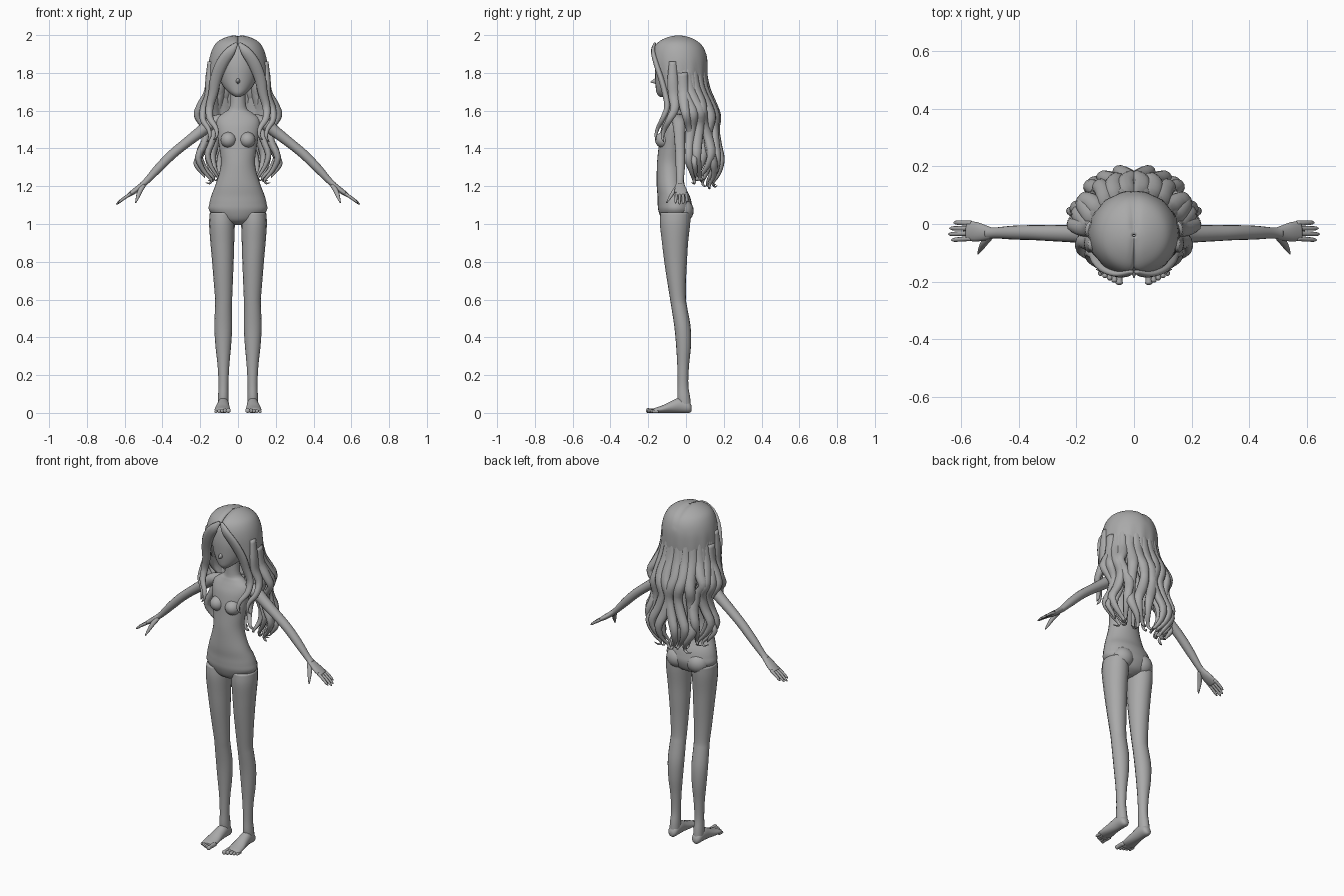
import bpy, bmesh, math, random
from mathutils import Vector

random.seed(4)
X, Y, Z = Vector((1, 0, 0)), Vector((0, 1, 0)), Vector((0, 0, 1))
grey = bpy.data.materials.new("plain grey")
grey.diffuse_color = (0.4, 0.4, 0.4, 1)


def spline(rows, steps):
    """Catmull-Rom through rows of numbers."""
    out, n = [], len(rows)
    for i in range(n - 1):
        p0, p1, p2, p3 = rows[max(i - 1, 0)], rows[i], rows[i + 1], rows[min(i + 2, n - 1)]
        for s in range(steps):
            t = s / steps
            out.append([0.5 * (2 * b + (c - a) * t + (2 * a - 5 * b + 4 * c - d) * t * t
                               + (3 * b - a - 3 * c + d) * t ** 3)
                        for a, b, c, d in zip(p0, p1, p2, p3)])
    return out + [list(rows[-1])]


def finish(name, bm, mirror=False):
    bmesh.ops.recalc_face_normals(bm, faces=bm.faces)
    me = bpy.data.meshes.new(name)
    bm.to_mesh(me)
    bm.free()
    me.materials.append(grey)
    me.polygons.foreach_set("use_smooth", [True] * len(me.polygons))
    ob = bpy.data.objects.new(name, me)
    bpy.context.collection.objects.link(ob)
    if mirror:
        mod = ob.modifiers.new("Mirror", 'MIRROR')
        mod.use_mirror_merge = False
    return ob


def loft(name, rows, ref=X, axis=None, mirror=False, sides=16, steps=4):
    """Skin over ellipses given as x, y, z, half-width along ref, other half-width."""
    rows = spline(rows, steps)
    bm, rings = bmesh.new(), []
    for i, r in enumerate(rows):
        c = Vector(r[:3])
        t = axis or (Vector(rows[min(i + 1, len(rows) - 1)][:3])
                     - Vector(rows[max(i - 1, 0)][:3])).normalized()
        u = (ref - t * ref.dot(t)).normalized()
        v = t.cross(u)
        a, b = max(r[3], 0.001), max(r[4], 0.001)
        rings.append([bm.verts.new(c + u * a * math.cos(k * math.tau / sides)
                                   + v * b * math.sin(k * math.tau / sides)) for k in range(sides)])
    for p, q in zip(rings, rings[1:]):
        for k in range(sides):
            j = (k + 1) % sides
            bm.faces.new((p[k], p[j], q[j], q[k]))
    bm.faces.new(rings[0])
    bm.faces.new(rings[-1])
    return finish(name, bm, mirror)


def ball(name, centre, size):
    bm = bmesh.new()
    bmesh.ops.create_uvsphere(bm, u_segments=20, v_segments=12, radius=1)
    for v in bm.verts:
        v.co = Vector(centre) + Vector([a * b for a, b in zip(v.co, size)])
    return finish(name, bm, True)


# Torso and neck
loft("torso", [(0, -.055, .995, .03, .03), (0, -.055, 1.02, .10, .07), (0, -.056, 1.07, .152, .09),
               (0, -.06, 1.11, .151, .09), (0, -.066, 1.15, .141, .085), (0, -.08, 1.2, .122, .075),
               (0, -.085, 1.27, .099, .07), (0, -.085, 1.33, .09, .068), (0, -.08, 1.4, .098, .066),
               (0, -.074, 1.46, .108, .066), (0, -.066, 1.52, .116, .062), (0, -.058, 1.56, .11, .053),
               (0, -.054, 1.59, .075, .043), (0, -.052, 1.62, .044, .038), (0, -.05, 1.74, .038, .038)],
     axis=Z, sides=28)
ball("bust", (.05, -.12, 1.445), (.042, .044, .042))
ball("buttock", (.066, -.022, 1.07), (.066, .063, .062))

# Head and nose
loft("head", [(0, -.122, 1.672, .012, .015), (0, -.108, 1.69, .04, .046), (0, -.085, 1.72, .072, .075),
              (0, -.06, 1.77, .1, .104), (0, -.048, 1.84, .115, .116), (0, -.04, 1.91, .105, .108),
              (0, -.04, 1.96, .06, .06)], axis=Z, sides=24)
loft("nose", [(0, -.14, 1.76, .016, .026), (0, -.168, 1.756, .009, .013), (0, -.187, 1.752, .002, .003)],
     axis=Y, sides=10)

# Legs, feet and toes
loft("leg", [(.085, -.055, 1.06, .064, .08), (.085, -.058, 1, .068, .08), (.083, -.058, .9, .063, .069),
             (.08, -.055, .8, .057, .06), (.078, -.05, .7, .051, .05), (.076, -.042, .6, .045, .042),
             (.077, -.034, .55, .045, .042), (.078, -.018, .45, .047, .043), (.078, -.013, .35, .041, .039),
             (.077, -.015, .25, .031, .031), (.077, -.016, .15, .026, .028), (.078, -.012, .08, .028, .034),
             (.078, -.006, .03, .028, .032)], axis=Z, mirror=True)
loft("foot", [(.078, .03, .022, .012, .014), (.078, .015, .03, .027, .03), (.078, -.03, .04, .031, .04),
              (.08, -.075, .032, .035, .032), (.082, -.12, .021, .041, .021), (.083, -.16, .014, .04, .014),
              (.082, -.172, .012, .034, .011)], axis=Y, mirror=True)
for i in range(5):
    x, tip, r = .051 + .0165 * i, -.212 + .008 * i, .0125 - .0012 * i
    loft("toe_%d" % (i + 1), [(x, -.145, r, r, r), (x, tip + .02, r, r * .85, r), (x, tip + .006, r, r, r),
                              (x, tip, r * .8, r * .4, r * .4)], axis=Y, mirror=True, sides=10, steps=3)

# Arms and hands
loft("arm", [(.085, -.04, 1.55, .036, .034), (.14, -.036, 1.533, .036, .034), (.2, -.034, 1.487, .031, .03),
             (.28, -.032, 1.425, .028, .026), (.35, -.03, 1.367, .026, .025), (.42, -.03, 1.297, .024, .023),
             (.48, -.031, 1.232, .019, .017), (.51, -.032, 1.205, .02, .015)], ref=Y, mirror=True)
loft("palm", [(.485, -.031, 1.228, .016, .013), (.515, -.031, 1.2, .026, .015), (.55, -.027, 1.173, .034, .014),
              (.58, -.024, 1.152, .033, .01)], ref=Y, mirror=True)
for i in range(4):
    y, reach = -.05 + .0175 * i, (.056, .066, .062, .048)[i]
    loft("finger_%d" % (i + 1), [(.565, y, 1.162, .009, .009),
                                 (.575 + reach * .5, y * 1.08 + .001, 1.155 - reach * .33, .008, .008),
                                 (.575 + reach * .9, y * 1.14 + .002, 1.153 - reach * .62, .007, .006),
                                 (.579 + reach, y * 1.15 + .002, 1.15 - reach * .7, .002, .002)],
         ref=Y, mirror=True, sides=8, steps=3)
loft("thumb", [(.5, -.042, 1.205, .013, .012), (.52, -.065, 1.172, .013, .011), (.532, -.085, 1.14, .009, .008),
               (.542, -.103, 1.112, .003, .003)], ref=X, mirror=True, sides=10)

# Hair cap: shell open around the face, creased along the parting
cap = spline([(.004, .004, -.04, 2.002, 0), (.06, .06, -.04, 1.99, 0), (.108, .108, -.04, 1.965, 0),
              (.134, .135, -.038, 1.93, .16), (.15, .148, -.036, 1.88, .42), (.157, .15, -.035, 1.82, .75),
              (.16, .147, -.033, 1.74, .95), (.163, .145, -.025, 1.66, 1.2), (.16, .14, -.012, 1.59, 1.5),
              (.135, .125, .0, 1.53, 1.75)], 4)
bm, grid = bmesh.new(), []
for rx, ry, cy, z, gap in cap:
    gap = max(gap, .004)
    ring = []
    for k in range(49):
        th = gap + (math.tau - 2 * gap) * k / 48
        x = rx * math.sin(th)
        f = 1 - .02 * math.cos(14 * th) * min(1, max(0, (1.9 - z) / .15))
        crease = .008 * math.exp(-(x / .014) ** 2) if z > 1.9 else 0
        ring.append(bm.verts.new((x * f, cy - ry * f * math.cos(th), z - crease)))
    grid.append(ring)
for p, q in zip(grid, grid[1:]):
    for k in range(48):
        bm.faces.new((p[k], p[k + 1], q[k + 1], q[k]))
hair_cap = finish("hair_cap", bm)
shell = hair_cap.modifiers.new("Thickness", 'SOLIDIFY')
shell.thickness = .014
shell.offset = -1

# Wavy back locks: z, x-radius, y-radius, y-centre, thickness
WAVE = [(1.84, .14, .128, -.035, .02), (1.72, .15, .135, -.03, .034), (1.63, .178, .145, -.002, .033),
        (1.57, .198, .153, .01, .03), (1.5, .168, .142, .015, .027), (1.42, .172, .148, .02, .029),
        (1.34, .206, .168, .02, .026), (1.27, .18, .155, .02, .017), (1.22, .142, .122, .02, .01),
        (1.2, .15, .13, .02, .007), (1.205, .168, .142, .02, .002)]


def back_lock(name, deg, scale, drop, thick):
    phase, rows = random.uniform(0, 6), []
    for i, (z, rx, ry, cy, r) in enumerate(WAVE):
        low = max(0, min(1, (1.72 - z) / .2))
        th = math.radians(deg) + .13 * low * math.sin(phase + i * 1.1)
        s = 1 + (scale - 1) * low
        rows.append((rx * s * math.sin(th), cy + ry * s * math.cos(th), z + drop * low, r * thick, r * thick * .75))
    d = math.radians(deg)
    loft(name, rows, ref=Vector((math.cos(d), -math.sin(d), 0)), mirror=True, sides=10, steps=3)


for i, deg in enumerate((8, 24, 40, 55, 70, 86)):
    back_lock("outer_lock_%d" % (i + 1), deg, 1.02, random.uniform(-.015, .04), .95)
for i, deg in enumerate((15, 38, 62, 80)):
    back_lock("inner_lock_%d" % (i + 1), deg, .78, random.uniform(-.01, .04), .85)

# Fringe and front locks framing the face
loft("fringe_lock", [(.006, -.165, 1.957, .008, .006), (.04, -.174, 1.915, .026, .012), (.085, -.158, 1.85, .032, .015),
                     (.117, -.132, 1.77, .03, .016), (.132, -.11, 1.69, .025, .017), (.15, -.1, 1.62, .021, .016),
                     (.148, -.122, 1.56, .018, .014), (.118, -.148, 1.51, .013, .011), (.112, -.16, 1.47, .008, .007),
                     (.13, -.158, 1.445, .002, .002)], mirror=True, sides=10)
loft("side_lock", [(.145, -.07, 1.86, .016, .02), (.153, -.07, 1.76, .02, .03), (.158, -.065, 1.68, .02, .03),
                   (.182, -.06, 1.61, .02, .024), (.185, -.09, 1.55, .016, .018), (.155, -.115, 1.5, .012, .013),
                   (.15, -.125, 1.46, .008, .008), (.165, -.118, 1.435, .002, .002)], mirror=True, sides=10)
loft("shoulder_lock", [(.15, -.02, 1.8, .02, .03), (.158, -.015, 1.7, .022, .032), (.195, -.01, 1.63, .022, .028),
                       (.216, .0, 1.575, .018, .022), (.18, .015, 1.51, .016, .018), (.165, .03, 1.44, .016, .018),
                       (.195, .04, 1.37, .017, .018), (.222, .045, 1.32, .014, .015), (.19, .05, 1.27, .009, .01),
                       (.175, .05, 1.245, .002, .002)], mirror=True, sides=10)
